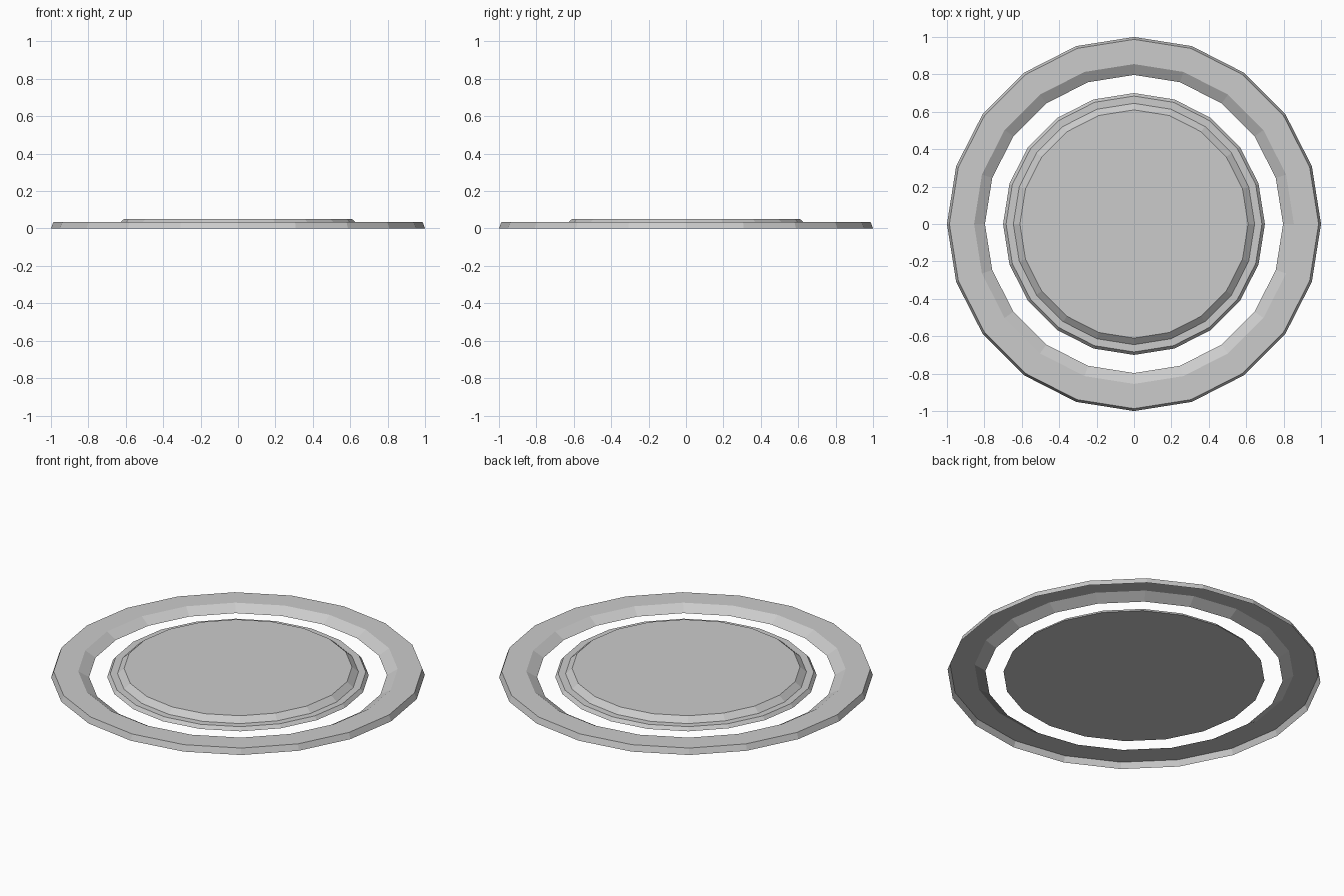
import bpy, bmesh
from math import cos, sin, tau

if "Cube" in bpy.data.objects:
    bpy.data.objects.remove(bpy.data.objects["Cube"])

SIDES = 20


def lathe(name, profile, cap_bottom=False, cap_top=False):
    """Spin (radius, z) points, listed from outside bottom upward, around z."""
    bm = bmesh.new()
    rings = [[bm.verts.new((r * cos(tau * i / SIDES), r * sin(tau * i / SIDES), z))
              for i in range(SIDES)] for r, z in profile]
    for low, high in zip(rings, rings[1:]):
        for i in range(SIDES):
            j = (i + 1) % SIDES
            bm.faces.new((low[i], low[j], high[j], high[i]))
    if cap_bottom:
        bm.faces.new(rings[0][::-1])
    if cap_top:
        bm.faces.new(rings[-1])
    mesh = bpy.data.meshes.new(name)
    bm.to_mesh(mesh)
    bm.free()
    obj = bpy.data.objects.new(name, mesh)
    bpy.context.collection.objects.link(obj)
    return obj


# Outer ring: thin shell, open underneath, sloping down to the inner edge
lathe("outer_ring", [(1.0, 0), (0.987, 0.035), (0.855, 0.035), (0.797, 0)])

# Centre disc: closed, with a low rim and a raised bevelled plate
lathe("center_disc", [(0.70, 0), (0.684, 0.02), (0.645, 0.02), (0.61, 0.05)],
      cap_bottom=True, cap_top=True)
